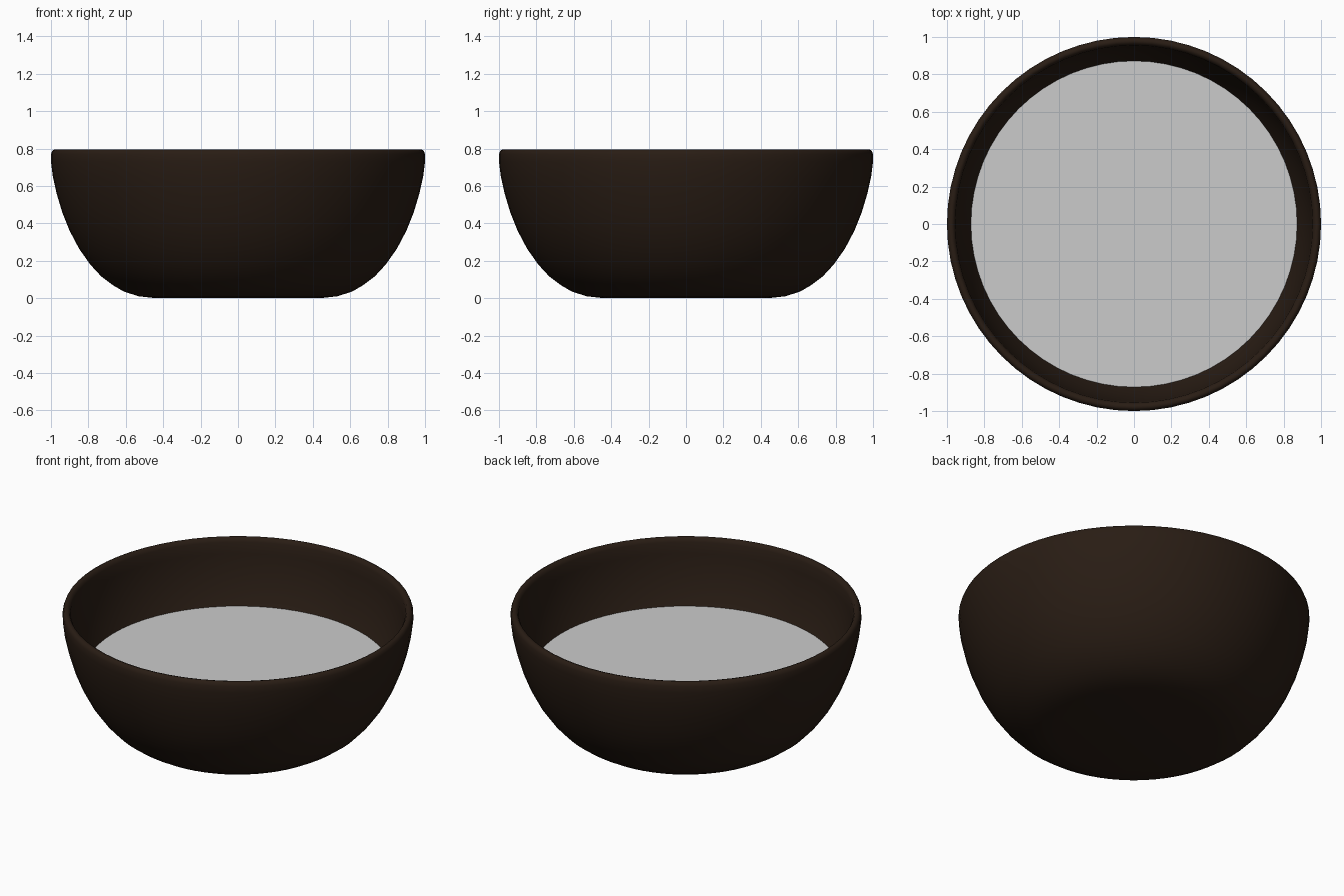
import bpy, bmesh, math

if "Cube" in bpy.data.objects:
    bpy.data.objects.remove(bpy.data.objects["Cube"])

def lathe(name, profile, steps=64):
    """Spin an (r, z) profile around the z axis."""
    bm = bmesh.new()
    vs = [bm.verts.new((r, 0, z)) for r, z in profile]
    es = [bm.edges.new(p) for p in zip(vs, vs[1:])]
    bmesh.ops.spin(bm, geom=vs + es, cent=(0, 0, 0), axis=(0, 0, 1),
                   angle=math.tau, steps=steps, use_duplicate=False)
    bmesh.ops.remove_doubles(bm, verts=bm.verts, dist=1e-4)
    bmesh.ops.recalc_face_normals(bm, faces=bm.faces)
    me = bpy.data.meshes.new(name)
    bm.to_mesh(me)
    bm.free()
    ob = bpy.data.objects.new(name, me)
    bpy.context.collection.objects.link(ob)
    me.shade_smooth()
    return ob

# Bowl: flat base, rounded wall, thin rounded rim, hollow inside
outer = [(0, 0), (0.44, 0), (0.53, 0.01), (0.61, 0.035), (0.67, 0.07), (0.73, 0.115),
         (0.79, 0.18), (0.85, 0.265), (0.90, 0.36), (0.94, 0.46), (0.97, 0.56),
         (0.99, 0.65), (1.0, 0.73), (1.0, 0.77), (0.993, 0.788), (0.98, 0.795)]
inner = [(0.965, 0.79), (0.955, 0.77), (0.95, 0.70), (0.937, 0.61), (0.91, 0.50),
         (0.87, 0.40), (0.82, 0.305), (0.76, 0.22), (0.70, 0.155), (0.62, 0.095),
         (0.53, 0.06), (0.44, 0.05), (0, 0.05)]
bowl = lathe("bowl", outer + inner)
mat = bpy.data.materials.new("dark_brown")
mat.diffuse_color = (0.022, 0.012, 0.007, 1)
mat.use_nodes = True
mat.node_tree.nodes["Principled BSDF"].inputs["Base Color"].default_value = mat.diffuse_color
bowl.data.materials.append(mat)

# Flat liquid surface filling the bowl halfway
bpy.ops.mesh.primitive_circle_add(vertices=64, radius=0.872, fill_type='NGON',
                                  location=(0, 0, 0.405))
bpy.context.object.name = "liquid_surface"
